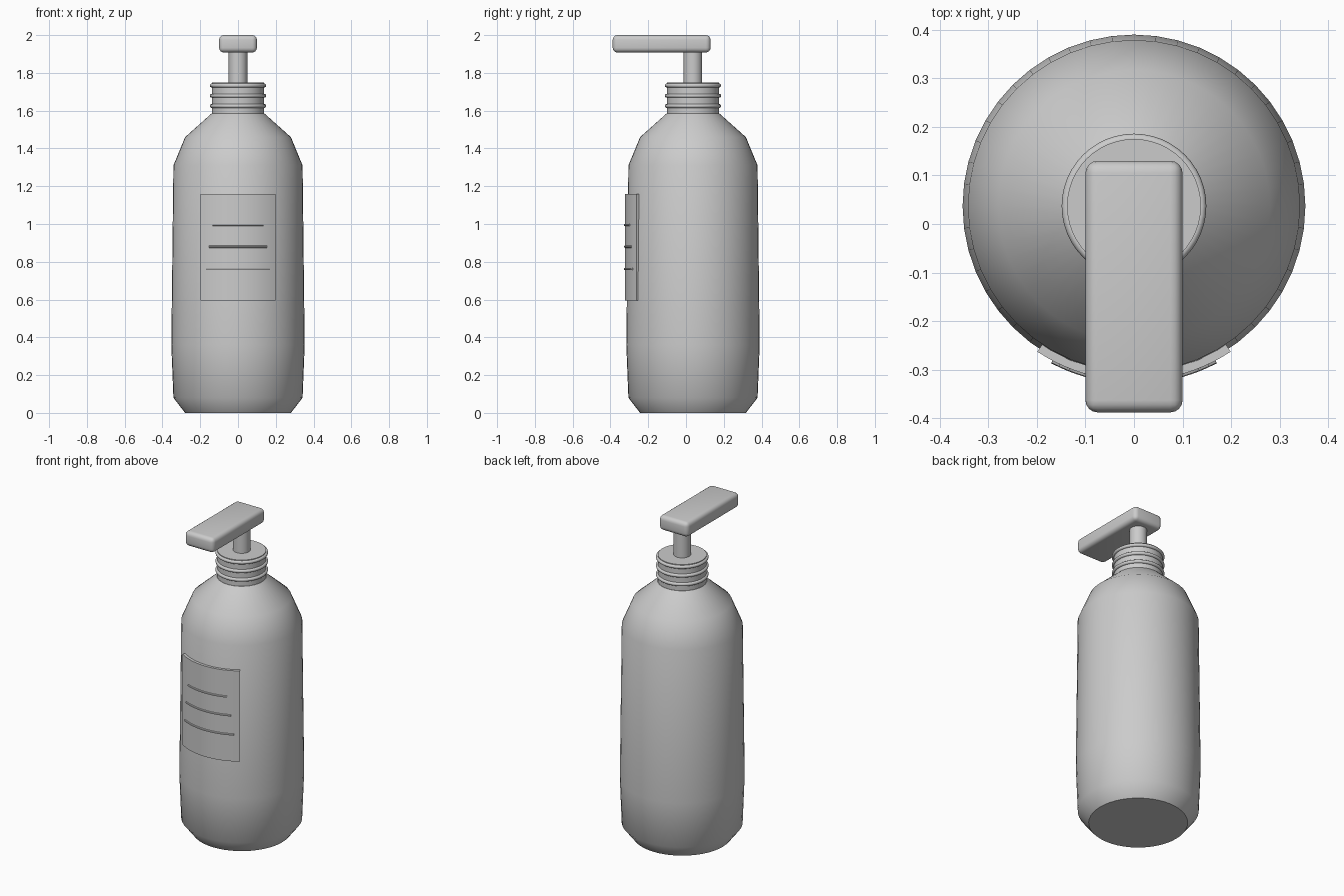
import bpy, bmesh, math

if "Cube" in bpy.data.objects:
    bpy.data.objects.remove(bpy.data.objects["Cube"])

CY = 0.037  # bottle axis in y
SEG = 48


def finish(name, bm, angle=40):
    bmesh.ops.recalc_face_normals(bm, faces=bm.faces)
    me = bpy.data.meshes.new(name)
    bm.to_mesh(me)
    bm.free()
    ob = bpy.data.objects.new(name, me)
    bpy.context.collection.objects.link(ob)
    bpy.ops.object.select_all(action='DESELECT')
    ob.select_set(True)
    bpy.context.view_layer.objects.active = ob
    bpy.ops.object.shade_smooth_by_angle(angle=math.radians(angle))
    return ob


def lathe(name, profile):
    """Closed solid from (radius, z) points, capped at both ends."""
    bm = bmesh.new()
    rings = [[bm.verts.new((r * math.cos(2 * math.pi * i / SEG),
                            CY + r * math.sin(2 * math.pi * i / SEG), z))
              for i in range(SEG)] for r, z in profile]
    for a, b in zip(rings, rings[1:]):
        for i in range(SEG):
            j = (i + 1) % SEG
            bm.faces.new((a[i], a[j], b[j], b[i]))
    bm.faces.new(rings[0])
    bm.faces.new(rings[-1])
    return finish(name, bm)


def arc_strip(name, section, x0, x1, steps, radius):
    """Sweep a closed (radius, z) section round the front of the bottle."""
    a0, a1 = math.asin(x0 / radius), math.asin(x1 / radius)
    bm = bmesh.new()
    rows = []
    for i in range(steps + 1):
        a = a0 + (a1 - a0) * i / steps
        rows.append([bm.verts.new((r * math.sin(a), CY - r * math.cos(a), z))
                     for r, z in section])
    n = len(section)
    for p, q in zip(rows, rows[1:]):
        for k in range(n):
            m = (k + 1) % n
            bm.faces.new((p[k], p[m], q[m], q[k]))
    bm.faces.new(rows[0])
    bm.faces.new(rows[-1])
    return finish(name, bm)


# Bottle body and neck
lathe("bottle_body", [(0.28, 0), (0.342, 0.08), (0.353, 0.36), (0.342, 1.31),
                      (0.28, 1.46), (0.14, 1.585)])
lathe("bottle_neck", [(0.138, 1.57), (0.138, 1.748)])

# Neck rings
for i, z in enumerate((1.625, 1.679, 1.733)):
    bpy.ops.mesh.primitive_torus_add(location=(0, CY, z), major_segments=SEG,
                                     minor_segments=10, major_radius=0.138,
                                     minor_radius=0.011)
    bpy.context.object.name = f"neck_ring_{i + 1}"
    bpy.ops.object.shade_smooth()

# Pump stem
lathe("pump_stem", [(0.049, 1.74), (0.049, 1.92)])

# Pump head, a rounded bar reaching forward
bm = bmesh.new()
bmesh.ops.create_cube(bm, size=1)
for v in bm.verts:
    v.co = (v.co.x * 0.2, v.co.y * 0.518 - 0.129, v.co.z * 0.092 + 1.954)
bmesh.ops.bevel(bm, geom=bm.edges[:], offset=0.025, segments=4, profile=0.5,
                affect='EDGES')
finish("pump_head", bm)

# Curved label panel
arc_strip("label", [(0.343, 0.595), (0.36, 0.595), (0.36, 1.16), (0.343, 1.16)],
          -0.199, 0.199, 20, 0.36)

# Raised lines on the label
for i, (z, w) in enumerate(((0.995, 0.133), (0.88, 0.153), (0.762, 0.168))):
    ring = [(0.36 + 0.006 * math.cos(k * math.pi / 4),
             z + 0.006 * math.sin(k * math.pi / 4)) for k in range(8)]
    arc_strip(f"label_line_{i + 1}", ring, -w, w, 16, 0.36)
